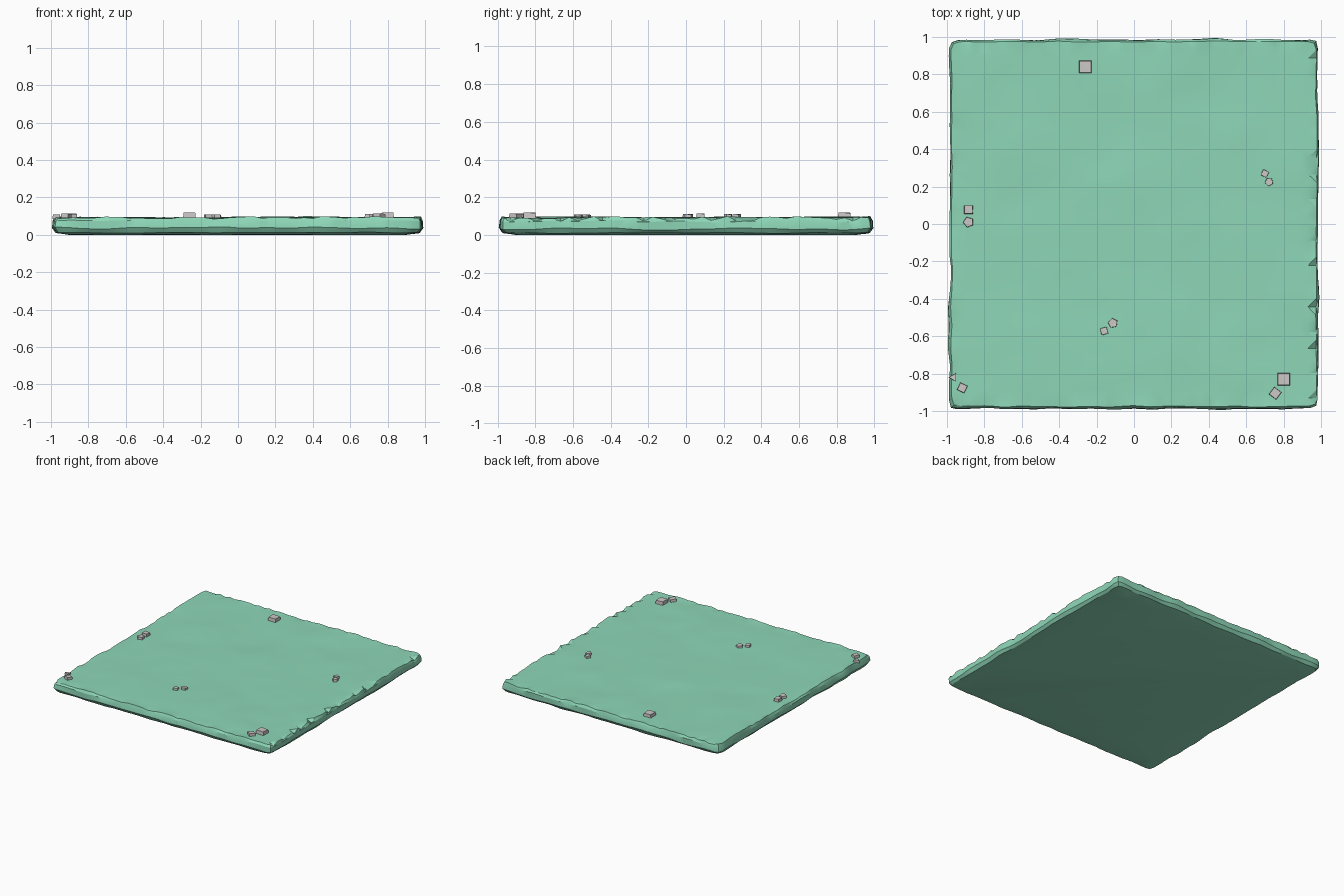
import bpy, bmesh, math, random
from mathutils import Vector, noise

if "Cube" in bpy.data.objects:
    bpy.data.objects.remove(bpy.data.objects["Cube"])

random.seed(4)


def material(name, rgb):
    m = bpy.data.materials.new(name)
    m.diffuse_color = (*rgb, 1)
    m.use_nodes = True
    m.node_tree.nodes["Principled BSDF"].inputs["Base Color"].default_value = m.diffuse_color
    return m


mint = material("mint grass", (0.27, 0.68, 0.48))
grey = material("pebble grey", (0.60, 0.57, 0.57))


def finish(bm, name, mat):
    bmesh.ops.recalc_face_normals(bm, faces=bm.faces)
    me = bpy.data.meshes.new(name)
    bm.to_mesh(me)
    bm.free()
    me.materials.append(mat)
    ob = bpy.data.objects.new(name, me)
    bpy.context.collection.objects.link(ob)
    return ob


def wave(x, y, freq, seed):
    return noise.noise(Vector((x * freq, y * freq, seed)))


def ground_z(x, y):
    return 0.095 + 0.008 * wave(x, y, 2.2, 3.1) + 0.003 * wave(x, y, 6, 8.4)


# Ground slab: gently rolling top grid with a ragged outline
bm = bmesh.new()
bmesh.ops.create_grid(bm, x_segments=44, y_segments=44, size=0.975)
rim = {v for v in bm.verts if v.is_boundary}
for v in bm.verts:
    x, y = v.co.x, v.co.y
    v.co.z = ground_z(x, y)
    if v in rim:
        v.co.x += 0.007 * wave(x, y, 9, 1.5) * (abs(x) > 0.97)
        v.co.y += 0.007 * wave(x, y, 9, 5.5) * (abs(y) > 0.97)
        v.co.z += random.uniform(-0.006, 0.006)
        if x > 0.97 and random.random() < 0.3:      # chipped right edge
            v.co.z -= 0.015
        if abs(x) > 0.97 and abs(y) > 0.97:         # blunted corners
            v.co.x *= 0.99
            v.co.y *= 0.99


# Rocky side wall: rings extruded outward and down, then under
def next_ring(edges, reach, z, rough):
    new = bmesh.ops.extrude_edge_only(bm, edges=edges)["geom"]
    for v in (g for g in new if isinstance(g, bmesh.types.BMVert)):
        x, y = v.co.x, v.co.y
        n = wave(x, y, 5, z * 90)
        for i in (0, 1):
            if abs(v.co[i]) > 0.85:
                v.co[i] = math.copysign(abs(v.co[i]) + reach + 0.6 * rough * n, v.co[i])
        v.co.z = z + rough * n
    return [g for g in new if isinstance(g, bmesh.types.BMEdge)]


edges = [e for e in bm.edges if e.is_boundary]
for reach, z, rough in ((0.009, 0.075, 0.012), (0.002, 0.037, 0.014),
                        (-0.018, 0.014, 0.005), (-0.07, 0.003, 0.001)):
    edges = next_ring(edges, reach, z, rough)
bmesh.ops.contextual_create(bm, geom=edges)
bmesh.ops.triangulate(bm, faces=[f for f in bm.faces if len(f.verts) < 5])
low = min(v.co.z for v in bm.verts)
for v in bm.verts:
    v.co.x = max(-1, min(1, v.co.x))
    v.co.z -= low
slab = finish(bm, "ground_slab", mint)
bpy.context.view_layer.objects.active = slab
slab.select_set(True)
bpy.ops.object.shade_smooth_by_angle(angle=math.radians(25))


# Pebbles: small prisms with slightly tilted tops
def pebble(name, x, y, radius, sides, turn, top):
    bm = bmesh.new()
    bmesh.ops.create_cone(bm, cap_ends=True, segments=sides, radius1=radius,
                          radius2=radius * 0.92, depth=1)
    for v in bm.verts:
        a = math.atan2(v.co.y, v.co.x) + math.radians(turn)
        r = math.hypot(v.co.x, v.co.y)
        up = v.co.z > 0
        drop = 0.004 * max(0, math.cos(a - 0.8))
        v.co = (x + r * math.cos(a), y + r * math.sin(a),
                top - drop if up else 0.085)
    bmesh.ops.triangulate(bm, faces=bm.faces)
    finish(bm, name, grey)


pebbles = [(-0.26, 0.84, 0.048, 4, 45, 0.12), (0.80, -0.83, 0.048, 4, 45, 0.12),
           (0.755, -0.905, 0.035, 4, 8, 0.115), (-0.885, 0.077, 0.033, 4, 45, 0.115),
           (-0.885, 0.01, 0.030, 5, 20, 0.112), (0.70, 0.27, 0.025, 4, 20, 0.112),
           (0.722, 0.225, 0.024, 5, 30, 0.112), (-0.16, -0.572, 0.027, 4, 60, 0.109),
           (-0.113, -0.53, 0.028, 5, 10, 0.109), (-0.965, -0.82, 0.027, 3, 90, 0.108),
           (-0.918, -0.876, 0.031, 4, 20, 0.114)]
for i, p in enumerate(pebbles):
    pebble(f"pebble_{i + 1}", *p)
